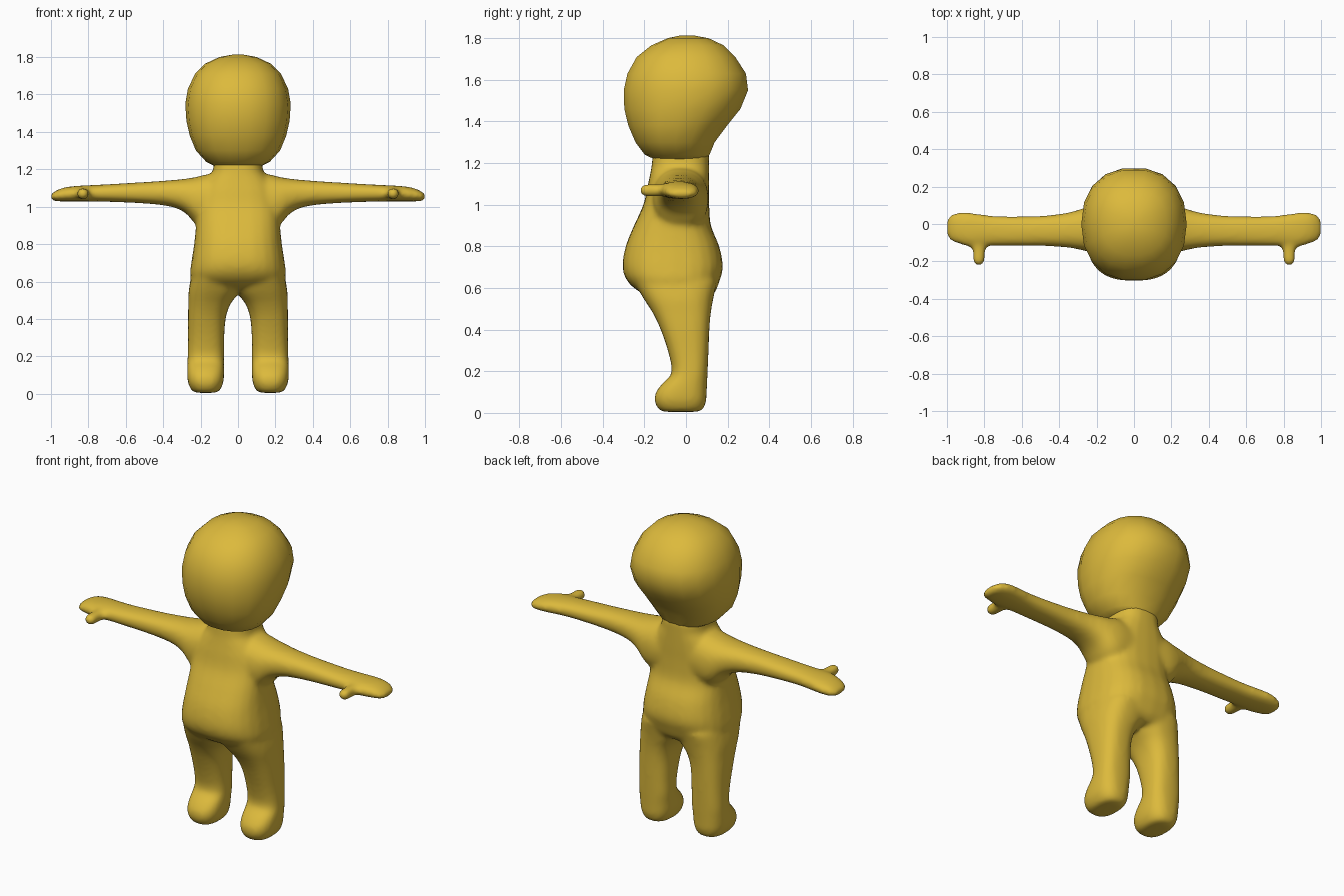
import bpy, bmesh, math
from mathutils import Vector

if "Cube" in bpy.data.objects:
    bpy.data.objects.remove(bpy.data.objects["Cube"])

gold = bpy.data.materials.new("golden yellow")
gold.use_nodes = True
gold.diffuse_color = (0.72, 0.49, 0.045, 1)
gold.node_tree.nodes["Principled BSDF"].inputs["Base Color"].default_value = gold.diffuse_color


def smooth_rings(rings, steps):
    """Catmull-Rom interpolation between cross-section rings."""
    rows = [Vector(r) for r in rings]
    rows = [rows[0]] + rows + [rows[-1]]
    out = []
    for a, b, c, d in zip(rows, rows[1:], rows[2:], rows[3:]):
        for i in range(steps):
            t = i / steps
            out.append(0.5 * (2 * b + (c - a) * t + (2 * a - 5 * b + 4 * c - d) * t * t
                              + (3 * b - a - 3 * c + d) * t ** 3))
    return out + [rows[-1]]


def loft(bm, rings, place, sides=24, steps=4, power=2.0):
    """Skin rings (position, u min, u max, v min, v max) into a closed tube."""
    loops = []
    for t, u0, u1, v0, v1 in smooth_rings(rings, steps):
        loop = []
        for k in range(sides):
            ang = 2 * math.pi * k / sides
            c, s = math.cos(ang), math.sin(ang)
            u = (u0 + u1) / 2 + (u1 - u0) / 2 * math.copysign(abs(c) ** (2 / power), c)
            v = (v0 + v1) / 2 + (v1 - v0) / 2 * math.copysign(abs(s) ** (2 / power), s)
            loop.append(bm.verts.new(place(t, u, v)))
        loops.append(loop)
    for lo, hi in zip(loops, loops[1:]):
        for k in range(sides):
            n = (k + 1) % sides
            bm.faces.new((lo[k], lo[n], hi[n], hi[k]))
    bm.faces.new(loops[0][::-1])
    bm.faces.new(loops[-1])


def finish(bm, name):
    bmesh.ops.recalc_face_normals(bm, faces=bm.faces)
    mesh = bpy.data.meshes.new(name)
    bm.to_mesh(mesh)
    bm.free()
    mesh.materials.append(gold)
    mesh.shade_smooth()
    obj = bpy.data.objects.new(name, mesh)
    bpy.context.collection.objects.link(obj)
    return obj


def upright(t, u, v):
    return (u, v, t)


body = bmesh.new()

# Torso with round belly, and the neck
torso = [(0.55, -.15, .15, -.14, .11), (0.58, -.22, .22, -.22, .14), (0.63, -.255, .255, -.28, .16),
         (0.7, -.25, .25, -.305, .178), (0.8, -.235, .235, -.29, .16), (0.9, -.225, .225, -.25, .12),
         (1.0, -.22, .22, -.205, .112), (1.09, -.2, .2, -.185, .112), (1.15, -.165, .165, -.172, .112),
         (1.19, -.135, .135, -.165, .112), (1.25, -.13, .13, -.16, .112)]
loft(body, torso, upright, power=2.6)

# Legs and feet, arms, thumbs
leg = [(0.005, .115, .23, -.11, .06), (0.02, .095, .25, -.135, .085), (0.06, .078, .268, -.152, .098),
       (0.1, .074, .272, -.145, .1), (0.14, .074, .272, -.115, .102), (0.19, .074, .27, -.07, .104),
       (0.28, .074, .268, -.082, .108), (0.4, .066, .268, -.122, .113), (0.48, .04, .266, -.16, .12),
       (0.55, -.01, .264, -.205, .132), (0.63, -.02, .25, -.25, .15)]
arm = [(0, -.16, .1, .92, 1.17), (.15, -.16, .108, .88, 1.175), (.22, -.155, .1, .9, 1.16),
       (.28, -.14, .082, .965, 1.15), (.36, -.126, .06, 1.0, 1.142), (.5, -.118, .044, 1.017, 1.132),
       (.7, -.118, .042, 1.026, 1.12), (.8, -.118, .05, 1.028, 1.115), (.88, -.122, .062, 1.028, 1.11),
       (.94, -.105, .062, 1.028, 1.1), (.98, -.09, .05, 1.03, 1.082), (1.002, -.06, .02, 1.04, 1.066)]
thumb = [(-.04, .78, .87, 1.04, 1.1), (-.11, .785, .872, 1.04, 1.1), (-.15, .795, .863, 1.038, 1.1),
         (-.2, .797, .863, 1.04, 1.1), (-.222, .815, .845, 1.055, 1.085)]
for side in (1, -1):
    loft(body, leg, lambda t, u, v: (side * u, v, t), power=2.6)
    loft(body, arm, lambda t, u, v: (side * t, u, v), power=2.3)
    loft(body, thumb, lambda t, u, v: (side * u, t, v))

# Fuse the body into one soft skin
body_obj = finish(body, "body")
fuse = body_obj.modifiers.new("fuse", "REMESH")
fuse.mode = "VOXEL"
fuse.voxel_size = 0.012
fuse.use_smooth_shade = True
soften = body_obj.modifiers.new("soften", "SMOOTH")
soften.factor = 0.5
soften.iterations = 14

# Head, tapering to the chin and fuller at the upper back
head = bmesh.new()
skull = [(1.215, -.12, .12, -.145, .1), (1.24, -.17, .17, -.2, .115), (1.3, -.225, .225, -.245, .14),
         (1.38, -.258, .258, -.28, .2), (1.46, -.276, .276, -.3, .265), (1.55, -.282, .282, -.303, .302),
         (1.63, -.268, .268, -.285, .292), (1.71, -.23, .23, -.24, .24), (1.765, -.175, .175, -.17, .185),
         (1.8, -.1, .1, -.09, .11), (1.813, -.03, .03, -.03, .04)]
loft(head, skull, upright, sides=18, steps=1, power=2.25)
finish(head, "head")
